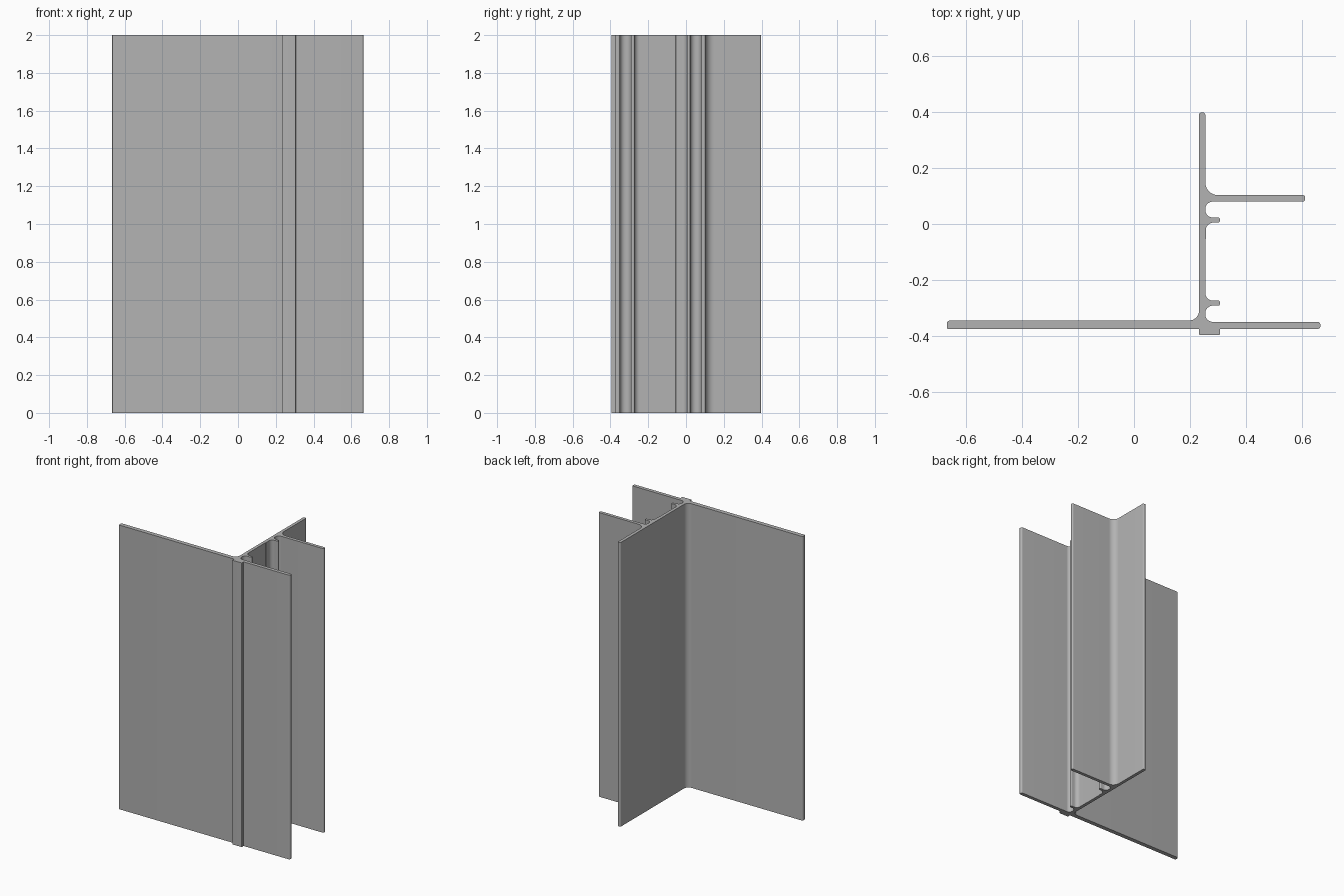
import bpy, bmesh, math
from mathutils import Vector

if "Cube" in bpy.data.objects:
    bpy.data.objects.remove(bpy.data.objects["Cube"], do_unlink=True)

HEIGHT = 2.0


def rounded(corners):
    """Round each (x, y, radius) corner of a closed outline with an arc."""
    out = []
    n = len(corners)
    for i, (x, y, r) in enumerate(corners):
        p = Vector((x, y))
        if r == 0:
            out.append(p)
            continue
        a = (Vector(corners[i - 1][:2]) - p).normalized()
        b = (Vector(corners[(i + 1) % n][:2]) - p).normalized()
        half = a.angle(b) / 2
        centre = p + (a + b).normalized() * (r / math.sin(half))
        start = p + a * (r / math.tan(half)) - centre
        end = p + b * (r / math.tan(half)) - centre
        steps = 8 if r > 0.02 else 5
        for k in range(steps + 1):
            d = start.lerp(end, k / steps)
            out.append(centre + d.normalized() * r)
    return out


def extrude_profile(name, outline, height, material):
    bm = bmesh.new()
    base = bm.faces.new([bm.verts.new((p.x, p.y, 0)) for p in outline])
    top = bmesh.ops.extrude_face_region(bm, geom=[base], use_keep_orig=True)["geom"]
    bmesh.ops.translate(bm, vec=(0, 0, height),
                        verts=[v for v in top if isinstance(v, bmesh.types.BMVert)])
    bmesh.ops.recalc_face_normals(bm, faces=bm.faces)
    mesh = bpy.data.meshes.new(name)
    bm.to_mesh(mesh)
    bm.free()
    mesh.materials.append(material)
    ob = bpy.data.objects.new(name, mesh)
    bpy.context.collection.objects.link(ob)
    bpy.context.view_layer.objects.active = ob
    ob.select_set(True)
    bpy.ops.object.shade_smooth_by_angle(angle=math.radians(30))
    return ob


grey = bpy.data.materials.new("aluminium grey")
grey.use_nodes = True
colour = (0.45, 0.45, 0.45, 1)
grey.diffuse_color = colour
grey.node_tree.nodes["Principled BSDF"].inputs["Base Color"].default_value = colour

WEB_L, WEB_R = 0.232, 0.254
HOOK = 0.306
TIP = 0.009

# Raised pad on the front face
pad = [(WEB_L, -0.374, 0), (WEB_L, -0.395, 0.003), (HOOK, -0.395, 0.003), (HOOK, -0.374, 0)]
# Right half of the front plate
front_right = [(0.664, -0.374, TIP), (0.664, -0.349, TIP), (WEB_R, -0.349, 0.027)]
# Lower hook
lower_hook = [(WEB_R, -0.291, 0.027), (HOOK, -0.291, 0.006),
              (HOOK, -0.273, 0.006), (WEB_R, -0.273, 0.027)]
# Small step in the web, then the upper hook
upper_hook = [(WEB_R, -0.056, 0), (WEB_R + 0.002, -0.054, 0), (WEB_R + 0.002, 0.005, 0.027),
              (HOOK, 0.005, 0.006), (HOOK, 0.023, 0.006), (WEB_R, 0.023, 0.027)]
# Rear flange
flange = [(WEB_R, 0.080, 0.027), (0.610, 0.080, TIP),
          (0.610, 0.103, TIP), (WEB_R, 0.103, 0.045)]
# Free end of the web
web_end = [(WEB_R, 0.397, 0.007), (WEB_L, 0.397, 0.007)]
# Left half of the front plate
front_left = [(WEB_L, -0.344, 0.036), (-0.667, -0.344, 0.011), (-0.667, -0.374, 0.004)]

outline = rounded(pad + front_right + lower_hook + upper_hook + flange + web_end + front_left)
extrude_profile("extruded_trim_profile", outline, HEIGHT, grey)
